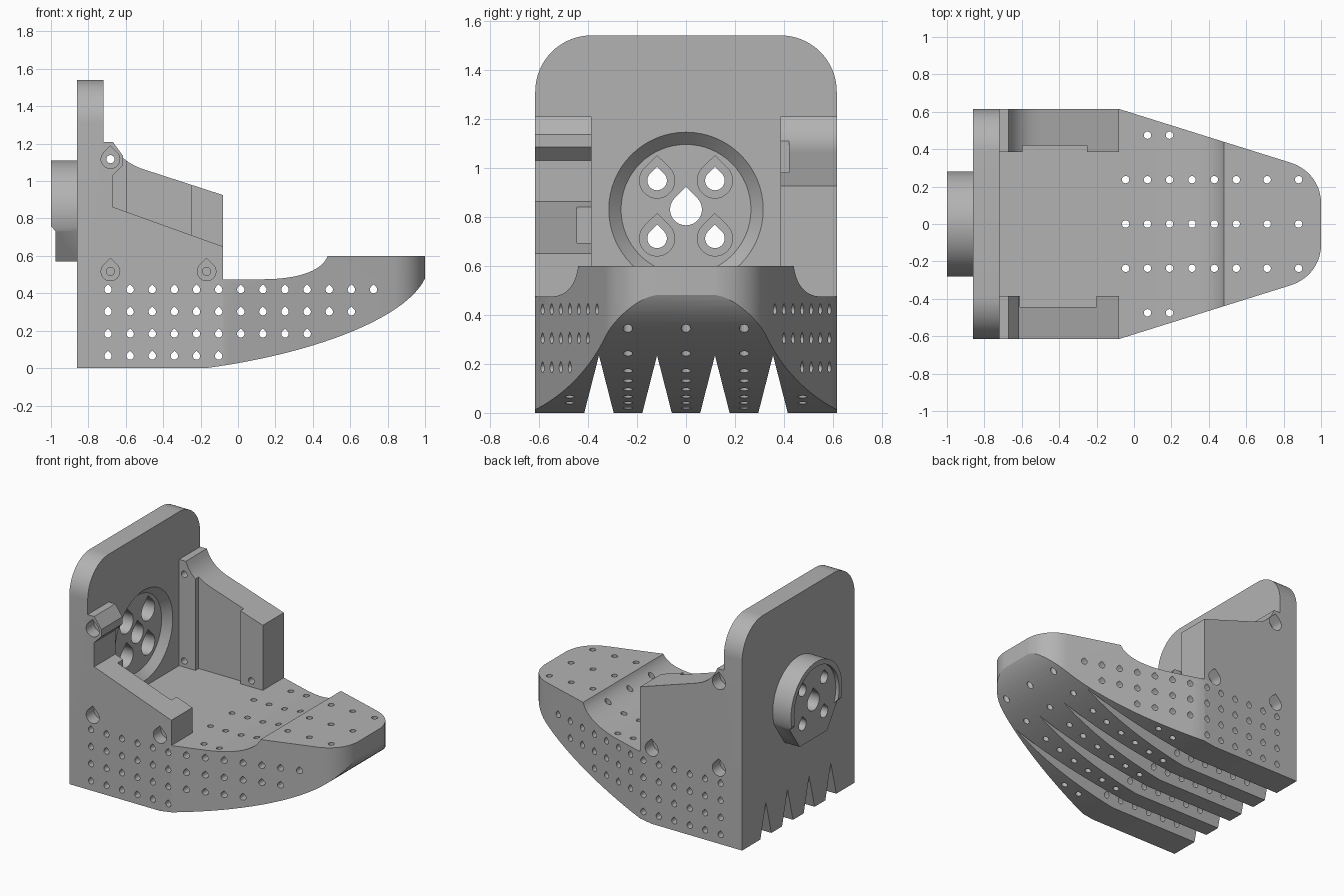
import bpy
import bmesh
from math import cos, sin, radians

if "Cube" in bpy.data.objects:
    bpy.data.objects.remove(bpy.data.objects["Cube"])

grey = bpy.data.materials.new("plain grey")
grey.use_nodes = True
grey.diffuse_color = (0.45, 0.45, 0.45, 1)
grey.node_tree.nodes["Principled BSDF"].inputs["Base Color"].default_value = (0.45, 0.45, 0.45, 1)

PLACE = {"x": lambda a, b, t: (t, a, b),
         "y": lambda a, b, t: (a, t, b),
         "z": lambda a, b, t: (a, b, t)}


def solid(name, axis, *prisms):
    """One object made of prisms (outline, low, high) pushed along an axis."""
    bm = bmesh.new()
    for outline, low, high in prisms:
        ends = [[bm.verts.new(PLACE[axis](a, b, t)) for a, b in outline] for t in (low, high)]
        bm.faces.new(ends[0])
        bm.faces.new(ends[1][::-1])
        for i in range(len(outline)):
            bm.faces.new((ends[0][i - 1], ends[0][i], ends[1][i], ends[1][i - 1]))
    bmesh.ops.recalc_face_normals(bm, faces=bm.faces)
    mesh = bpy.data.meshes.new(name)
    bm.to_mesh(mesh)
    bm.free()
    mesh.materials.append(grey)
    obj = bpy.data.objects.new(name, mesh)
    bpy.context.collection.objects.link(obj)
    return obj


def arc(a, b, r, start, end, n):
    angles = [radians(start + (end - start) * i / n) for i in range(n + 1)]
    return [(a + r * cos(t), b + r * sin(t)) for t in angles]


def circle(a, b, r, n=64):
    return arc(a, b, r, 0, 360, n)[:-1]


def teardrop(a, b, r, n=12):
    return arc(a, b, r, 135, 405, n) + [(a, b + r * 1.41)]


def bezier(p, q, r, s, n=20):
    pts = []
    for i in range(n + 1):
        t = i / n
        w = ((1 - t) ** 3, 3 * t * (1 - t) ** 2, 3 * t * t * (1 - t), t ** 3)
        pts.append(tuple(sum(k * c[j] for k, c in zip(w, (p, q, r, s))) for j in (0, 1)))
    return pts


def box(a0, b0, a1, b1):
    return [(a0, b0), (a1, b0), (a1, b1), (a0, b1)]


def boolean(obj, tool, operation="DIFFERENCE"):
    mod = obj.modifiers.new(tool.name, "BOOLEAN")
    mod.operation = operation
    mod.solver = "EXACT"
    mod.object = tool
    bpy.context.view_layer.objects.active = obj
    bpy.ops.object.modifier_apply(modifier=mod.name)


BACK, FRONT, HALF, INNER, FLOOR = -0.86, -0.72, 0.615, 0.385, 0.475
HUB_Z = 0.83

# Sole: side profile crossed with the tapered plan
side = ([(FRONT, FLOOR), (FRONT, 0)]
        + bezier((-0.17, 0), (0.42, 0.08), (0.9, 0.27), (1, 0.48), 28)
        + [(1, 0.6)]
        + bezier((0.48, 0.6), (0.44, 0.5), (0.27, FLOOR), (0.13, FLOOR)))
nose = bezier((0.83, 0.33), (0.93, 0.30), (1.001, 0.22), (1.001, 0.1), 14)
edge = [(-0.8, HALF), (-0.08, HALF)] + nose
plan = edge + [(x, -y) for x, y in reversed(edge)]
sole = solid("sole", "y", (side, -0.8, 0.8))
plan_tool = solid("plan_tool", "z", (plan, -0.1, 0.8))
boolean(sole, plan_tool, "INTERSECT")

# Back plate with rounded top corners
plate = solid("back_plate", "x", (
    [(-HALF, 0), (HALF, 0)] + arc(0.385, 1.31, 0.23, 0, 90, 16)
    + arc(-0.385, 1.31, 0.23, 90, 180, 16), BACK, FRONT))

# Side walls
left_top = bezier((-0.67, 1.21), (-0.63, 1.11), (-0.56, 1.08), (-0.48, 1.055), 12)
left_wall = solid("left_wall", "y", (
    [(FRONT, FLOOR), (-0.08, FLOOR), (-0.08, 0.925)] + left_top[::-1] + [(FRONT, 1.21)], INNER, HALF))
right_wall = solid("right_wall", "y", (
    [(FRONT, FLOOR), (-0.08, FLOOR), (-0.08, 0.65), (-0.67, 0.862), (-0.67, 1.03),
     (-0.615, 1.085), (-0.615, 1.135), (-0.67, 1.21), (FRONT, 1.21)], -HALF, -INNER))
left_pocket = solid("left_pocket", "y", (box(-0.595, FLOOR - 0.01, -0.25, 1.3), 0.3, 0.42))
right_pocket = solid("right_pocket", "y", (box(-0.61, FLOOR - 0.01, -0.2, 1), -0.445, -0.3))
boolean(left_wall, left_pocket)
boolean(right_wall, right_pocket)

# Rear hub with a flattened lower side and an upper rim
hub = solid("rear_hub", "x", (
    arc(0, HUB_Z, 0.28, -20, 200, 56) + [(-0.15, 0.57), (0.15, 0.57)], -1, BACK))
rim_tool = solid("rim_tool", "x", (circle(0, HUB_Z, 0.245), -1.1, -0.975))
lower_tool = solid("lower_tool", "y", (
    [(-1.01, 0.4), (-0.975, 0.4), (-0.975, 0.73), (-1.01, 0.772)], -0.5, 0.5))
boolean(hub, rim_tool)
boolean(hub, lower_tool)

# Chamfered round recess in the front of the plate
bm = bmesh.new()
rings = [[bm.verts.new((x, a, b)) for a, b in circle(0, HUB_Z, r)]
         for x, r in ((FRONT - 0.05, 0.265), (FRONT + 0.01, 0.325))]
bm.faces.new(rings[0])
bm.faces.new(rings[1][::-1])
for i in range(len(rings[0])):
    bm.faces.new((rings[0][i - 1], rings[0][i], rings[1][i], rings[1][i - 1]))
bmesh.ops.recalc_face_normals(bm, faces=bm.faces)
recess = solid("recess_tool", "x")
bm.to_mesh(recess.data)
bm.free()
boolean(plate, recess)

# Hub bolt holes, wider at the front
corners = [(y, HUB_Z + z) for y in (-0.118, 0.118) for z in (-0.118, 0.118)]
hub_holes = solid("hub_holes", "x", (teardrop(0, HUB_Z, 0.065, 24), -1.1, -0.6),
                  *[(teardrop(y, z, 0.04, 20), -1.1, -0.6) for y, z in corners])
hub_bores = solid("hub_bores", "x", *[(teardrop(y, z, 0.072, 24), -0.9, -0.6) for y, z in corners])
for part in (plate, hub):
    boolean(part, hub_bores)
    boolean(part, hub_holes)

# Grooves under the sole
grooves = solid("grooves", "x", *[
    ([(y - 0.0626, -0.01), (y + 0.0626, -0.01), (y, 0.235)], -1, 1.1)
    for y in (-0.355, -0.118, 0.118, 0.355)])
for part in (sole, plate):
    boolean(part, grooves)

# Stitch holes through the sole, sideways and upright
STEP = 0.1183
side_holes = solid("side_holes", "y", *[
    (teardrop(-0.695 + STEP * i, 0.065 + STEP * row, 0.02, 10), -0.8, 0.8)
    for row, count in enumerate((6, 10, 12, 13)) for i in range(count)])
columns = (-0.045, 0.072, 0.19, 0.31, 0.43, 0.547, 0.712, 0.88)
spots = [(x, y) for x in columns for y in (-0.237, 0, 0.237)]
spots += [(x, y) for x in columns[1:3] for y in (-0.475, 0.475)]
top_holes = solid("top_holes", "z", *[(circle(x, y, 0.02, 12), -0.1, 0.8) for x, y in spots])
boolean(sole, side_holes)
boolean(sole, top_holes)

# Wall bolt holes with outer counterbores
bolts = [(-0.682, 1.117), (-0.682, 0.517), (-0.168, 0.517)]
bores = solid("bolt_bores", "y", *[
    (teardrop(x, z, 0.05, 20), s * 0.7, s * 0.53) for x, z in bolts for s in (-1, 1)])
pins = solid("bolt_pins", "y", (circle(*bolts[0], 0.022, 16), -0.8, 0.8),
             *[(circle(x, z, 0.022, 16), lo, hi) for x, z in bolts[1:]
               for lo, hi in ((0.3, 0.8), (-0.8, -0.45))])
for part in (sole, plate, left_wall, right_wall):
    boolean(part, bores)
for part in (left_wall, right_wall):
    boolean(part, pins)

# Remove the cutters and shade the parts
parts = [sole, plate, left_wall, right_wall, hub]
for tool in (plan_tool, left_pocket, right_pocket, rim_tool, lower_tool, recess, hub_holes,
             hub_bores, grooves, side_holes, top_holes, bores, pins):
    bpy.data.objects.remove(tool)
bpy.ops.object.select_all(action="DESELECT")
for part in parts:
    part.select_set(True)
bpy.context.view_layer.objects.active = sole
bpy.ops.object.shade_smooth_by_angle(angle=radians(25))
